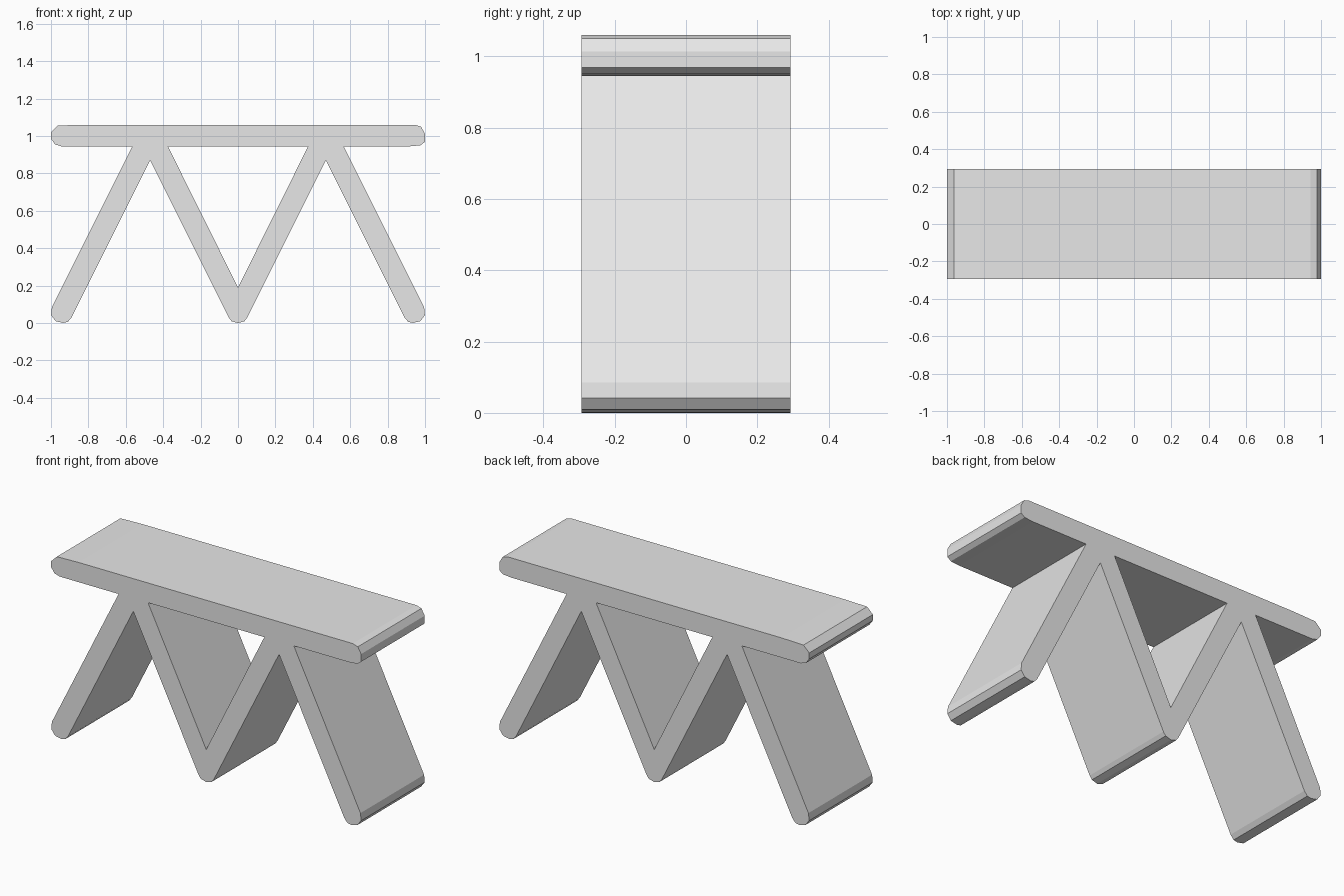
import bpy
import bmesh

cube = bpy.data.objects.get("Cube")
if cube:
    bpy.data.objects.remove(cube, do_unlink=True)

HALF_DEPTH = 0.293

grey = bpy.data.materials.new("light_grey")
grey.use_nodes = True
GREY = (0.8, 0.8, 0.8, 1)
grey.diffuse_color = GREY
grey.node_tree.nodes["Principled BSDF"].inputs["Base Color"].default_value = GREY


def mirrored(points):
    """The same points on the other side, in reverse order."""
    return [(-x, z) for x, z in reversed(points)]


def extruded_profile(name, loops):
    """Fill closed x-z loops (inner loops become holes) and extrude along y."""
    bm = bmesh.new()
    edges = []
    for loop in loops:
        verts = [bm.verts.new((x, -HALF_DEPTH, z)) for x, z in loop]
        edges += [bm.edges.new((a, b)) for a, b in zip(verts, verts[1:] + verts[:1])]
    bmesh.ops.triangle_fill(bm, edges=edges, use_beauty=True, normal=(0, -1, 0))
    side = bmesh.ops.extrude_face_region(bm, geom=bm.faces[:], use_keep_orig=True)
    moved = [g for g in side["geom"] if isinstance(g, bmesh.types.BMVert)]
    bmesh.ops.translate(bm, verts=moved, vec=(0, 2 * HALF_DEPTH, 0))
    bmesh.ops.recalc_face_normals(bm, faces=bm.faces[:])
    mesh = bpy.data.meshes.new(name)
    bm.to_mesh(mesh)
    bm.free()
    mesh.materials.append(grey)
    obj = bpy.data.objects.new(name, mesh)
    bpy.context.collection.objects.link(obj)
    return obj


# Bevelled ends of the seat board
right_end = [(0.945, 1.06), (0.978, 1.05), (0.999, 1.013), (0.999, 0.968),
             (0.975, 0.95), (0.92, 0.945)]
left_end = [(-0.945, 0.945), (-0.978, 0.955), (-1, 0.985), (-1, 1.02),
            (-0.963, 1.056), (-0.82, 1.06)]

# Outer leg with its rounded foot, up to the notch between the legs
outer_leg = [(0.565, 0.945), (0.995, 0.085), (0.999, 0.042), (0.975, 0.01),
             (0.935, 0.001), (0.91, 0.006), (0.89, 0.03), (0.47, 0.87)]

# Shared middle foot where the inner legs meet
middle_foot = [(0.05, 0.03), (0.035, 0.01), (0, 0)]
inner_legs = middle_foot + mirrored(middle_foot)[1:]

# Open triangle between the inner legs and the board
opening = [(-0.375, 0.945), (0.375, 0.945), (0, 0.19)]

outline = right_end + outer_leg + inner_legs + mirrored(outer_leg) + left_end
extruded_profile("bench_board_and_legs", [outline, opening])
